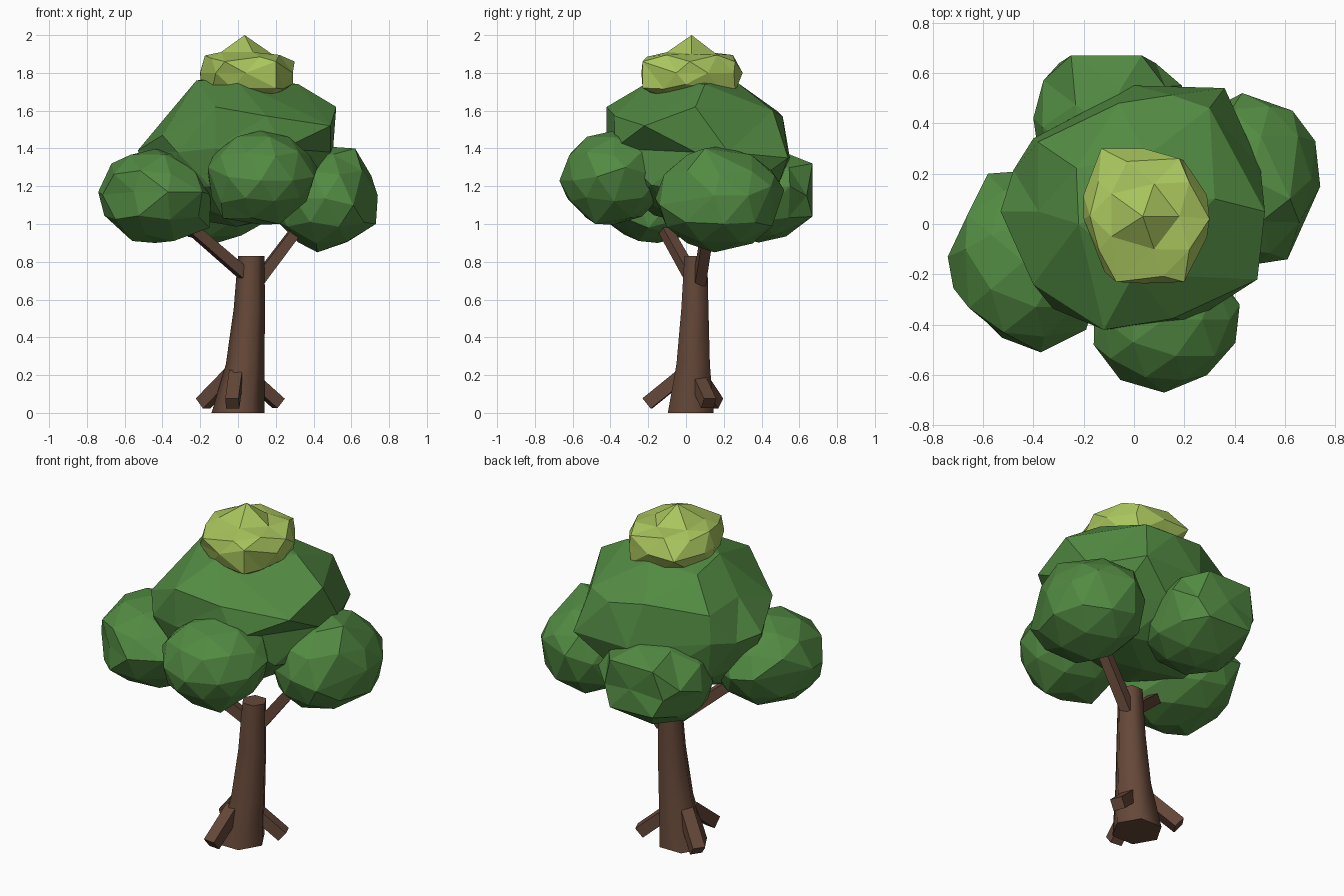
import bpy, bmesh, math, random
from mathutils import Vector

if "Cube" in bpy.data.objects:
    bpy.data.objects.remove(bpy.data.objects["Cube"], do_unlink=True)


def material(name, colour):
    m = bpy.data.materials.new(name)
    m.use_nodes = True
    m.diffuse_color = (*colour, 1)
    bsdf = next(n for n in m.node_tree.nodes if n.type == 'BSDF_PRINCIPLED')
    bsdf.inputs["Base Color"].default_value = (*colour, 1)
    bsdf.inputs["Roughness"].default_value = 0.9
    return m


BARK = material("bark brown", (0.13, 0.064, 0.04))
LEAF = material("leaf green", (0.085, 0.255, 0.055))
TIP = material("young leaf yellow green", (0.4, 0.56, 0.11))


def finish(name, bm, mat):
    bmesh.ops.recalc_face_normals(bm, faces=bm.faces)
    mesh = bpy.data.meshes.new(name)
    bm.to_mesh(mesh)
    bm.free()
    mesh.materials.append(mat)
    ob = bpy.data.objects.new(name, mesh)
    bpy.context.collection.objects.link(ob)
    return ob


def clump(name, low, high, mat, seed, corners, spread=0.35, jitter=0.03):
    """Faceted leaf clump: icosphere in a box, pulled out or in to a few corners."""
    rng = random.Random(seed)
    low, high = Vector(low), Vector(high)
    centre, radius = (low + high) / 2, (high - low) / 2
    pulls = [Vector((c - m) / r for c, m, r in zip(p, centre, radius)) for p in corners]
    bm = bmesh.new()
    bmesh.ops.create_icosphere(bm, subdivisions=2, radius=1)
    # The vertex nearest to each corner goes right onto it
    snapped = {}
    for p in pulls:
        free = [v for v in bm.verts if v not in snapped]
        nearest = min(free, key=lambda v: v.co.angle(p))
        if nearest.co.angle(p) < 0.4:
            snapped[nearest] = p
    # The others follow the corners around them
    for v in bm.verts:
        weights = [math.exp(-(v.co.angle(p) / spread) ** 2) for p in pulls]
        change = sum(w * (p.length - 1) for w, p in zip(weights, pulls))
        change /= max(1, sum(weights))
        place = v.co * (1 + change + rng.uniform(-jitter, jitter))
        v.co = centre + snapped.get(v, place) * radius
    return finish(name, bm, mat)


def beam(name, start, end, width, thick, taper=1.0):
    """Square timber from start to end, its width kept level."""
    start, end = Vector(start), Vector(end)
    along = (end - start).normalized()
    side = along.cross(Vector((0, 0, 1))).normalized()
    up = side.cross(along)
    bm = bmesh.new()
    rings = []
    for p, s in ((start, 1), (end, taper)):
        rings.append([bm.verts.new(p + side * (a * width * s / 2) + up * (b * thick * s / 2))
                      for a, b in ((-1, -1), (1, -1), (1, 1), (-1, 1))])
    for r in rings:
        bm.faces.new(r)
    for i in range(4):
        j = (i + 1) % 4
        bm.faces.new((rings[0][i], rings[0][j], rings[1][j], rings[1][i]))
    return finish(name, bm, BARK)


# Trunk: six-sided, bending and tapering upwards (x, y, z, radius)
SIDES = 6
bm = bmesh.new()
rings = []
for x, y, z, r in ((0, 0.025, 0, 0.14), (0.038, 0.038, 0.26, 0.102),
                   (0.06, 0.047, 0.55, 0.083), (0.07, 0.052, 0.83, 0.07)):
    rings.append([bm.verts.new((x + r * math.cos(math.tau * i / SIDES),
                                y + r * math.sin(math.tau * i / SIDES), z))
                  for i in range(SIDES)])
for a, b in zip(rings, rings[1:]):
    for i in range(SIDES):
        j = (i + 1) % SIDES
        bm.faces.new((a[i], a[j], b[j], b[i]))
bm.faces.new(rings[0])
bm.faces.new(rings[-1])
trunk = finish("trunk", bm, BARK)
bpy.ops.object.select_all(action='DESELECT')
trunk.select_set(True)
bpy.context.view_layer.objects.active = trunk
bpy.ops.object.shade_smooth_by_angle(angle=math.radians(65))

# Roots
beam("front_root", (-0.01, -0.02, 0.2), (-0.03, -0.205, 0.05), 0.07, 0.07)
beam("left_root", (0.06, 0.055, 0.19), (0.215, 0.12, 0.05), 0.07, 0.065)
beam("right_root", (-0.03, 0.05, 0.21), (-0.185, 0.155, 0.05), 0.07, 0.07)

# Branches
beam("right_branch", (0.05, 0.03, 0.72), (-0.32, -0.15, 1.04), 0.06, 0.06, 0.9)
beam("left_branch", (0.1, 0.07, 0.69), (0.38, 0.13, 1.06), 0.06, 0.06, 0.9)

# Main crown, flat on top and highest at the front left
clump("main_crown", (-0.53, -0.42, 0.98), (0.52, 0.56, 1.78), LEAF, 4, [
    (-0.53, 0.05, 1.39), (-0.4, 0.34, 1.4), (-0.4, -0.24, 1.47),
    (-0.12, -0.42, 1.62), (0.24, -0.38, 1.4), (0.49, -0.22, 1.52),
    (0.52, 0.05, 1.62), (0.36, 0.54, 1.35), (0.3, 0.46, 1.6),
    (-0.06, 0.48, 1.6), (0, 0.55, 1.35), (0.32, 0.1, 1.74),
    (-0.22, 0, 1.76), (0, -0.2, 1.75), (0.05, 0.27, 1.75),
    (-0.38, 0.05, 1.57), (0.49, 0.05, 1.38), (-0.12, -0.42, 1.4)])

# Side clumps
clump("right_clump", (-0.74, -0.5, 0.91), (-0.14, 0.2, 1.4), LEAF, 11, [
    (-0.74, -0.13, 1.17), (-0.58, 0.2, 1.18), (-0.37, -0.51, 1.17),
    (-0.56, -0.22, 0.91), (-0.34, -0.25, 0.91), (-0.67, -0.1, 1.32),
    (-0.55, -0.42, 1.17), (-0.19, -0.42, 1.17), (-0.15, -0.2, 0.98)])
clump("front_clump", (-0.17, -0.67, 1), (0.41, -0.09, 1.5), LEAF, 7, [
    (0.12, -0.67, 1.23), (0.29, -0.6, 1.23), (0.42, -0.32, 1.3),
    (-0.16, -0.48, 1.3), (0.22, -0.48, 1), (-0.08, -0.45, 1.03)])
clump("left_clump", (0.18, -0.16, 0.86), (0.74, 0.52, 1.41), LEAF, 21, [
    (0.74, 0.15, 1.15), (0.73, 0.2, 1), (0.61, -0.14, 1.1),
    (0.43, 0.52, 1.18), (0.62, 0.1, 1.4), (0.63, 0.45, 1.2),
    (0.42, 0.15, 0.85), (0.72, 0.33, 1.15)])
clump("back_clump", (-0.4, 0.1, 0.9), (0.19, 0.67, 1.4), LEAF, 16, [
    (-0.25, 0.67, 1.32), (0.03, 0.67, 1.04), (-0.25, 0.67, 1.05),
    (0.03, 0.67, 1.32), (0.19, 0.55, 1.2), (-0.4, 0.42, 1.15),
    (-0.1, 0.67, 1.18), (-0.36, 0.57, 1.2)])

# Pointed tip with upright sides
clump("crown_tip", (-0.22, -0.235, 1.62), (0.3, 0.3, 1.98), TIP, 9, [
    (0.035, 0.03, 2), (0.18, 0.03, 1.9), (0.08, 0.16, 1.9),
    (-0.09, 0.12, 1.91), (-0.09, -0.05, 1.91), (0.08, -0.1, 1.91),
    (0.3, 0.02, 1.86), (0.18, 0.26, 1.86), (-0.13, 0.3, 1.8),
    (-0.2, 0.02, 1.8), (-0.07, -0.23, 1.86), (0.2, -0.23, 1.86),
    (0.2, -0.23, 1.72), (0.29, 0, 1.74), (0.18, 0.26, 1.7)], 0.3, 0.01)
